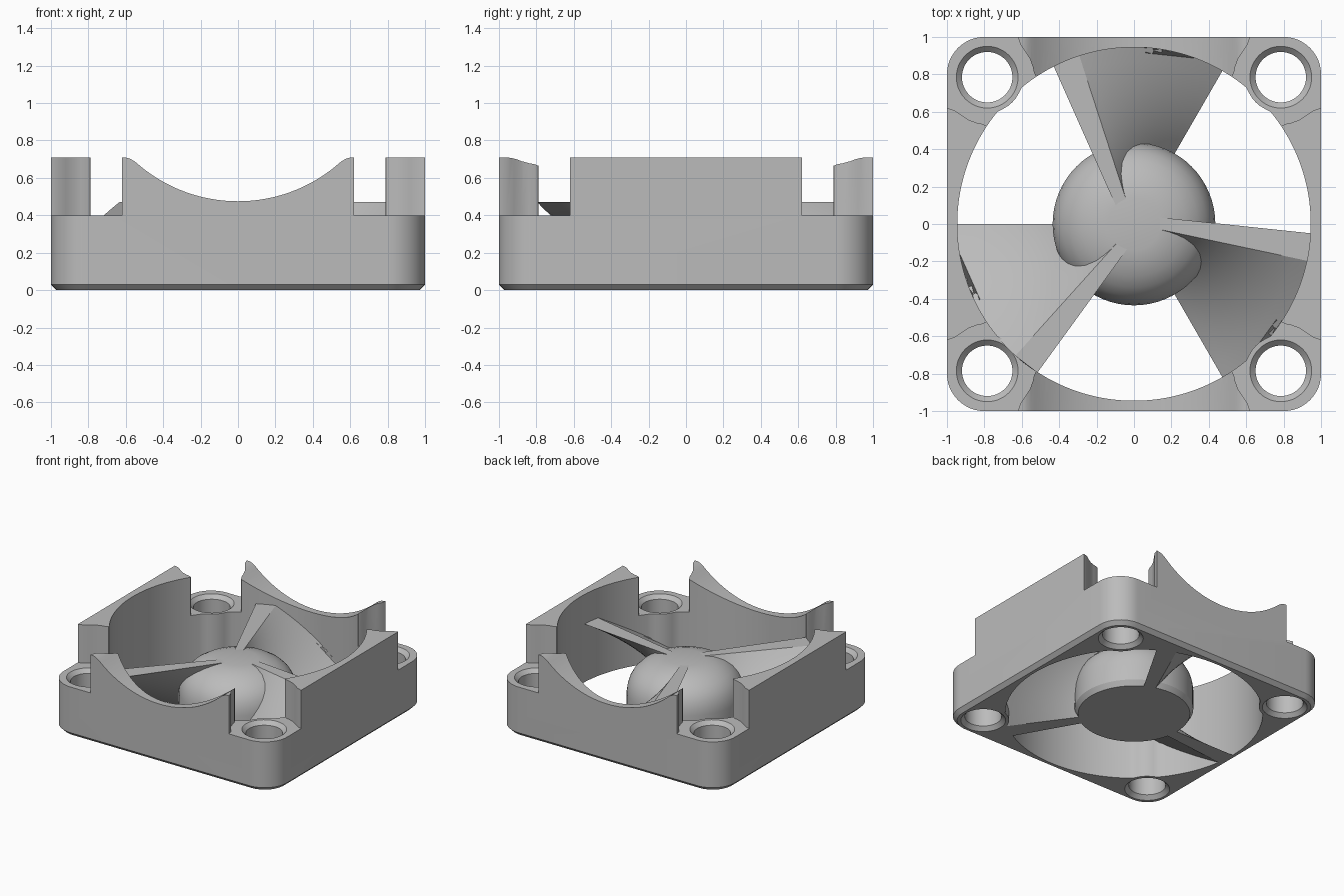
import bpy, bmesh, math
from math import sin, cos, pi, radians, sqrt

cube = bpy.data.objects.get("Cube")
if cube:
    bpy.data.objects.remove(cube, do_unlink=True)

grey = bpy.data.materials.new("plain_grey")
grey.use_nodes = True
GREY = (0.5, 0.5, 0.5, 1)
grey.diffuse_color = GREY
grey.node_tree.nodes["Principled BSDF"].inputs["Base Color"].default_value = GREY

HEIGHT, CORNER_Z, BORE = 0.71, 0.4, 0.945
HOLE = 0.785        # offset of the screw holes from the centre
BOSS = 0.19         # radius of the wall round each screw hole
TOP = 0.47          # top of hub and blades


def make_object(name, bm):
    bmesh.ops.recalc_face_normals(bm, faces=bm.faces)
    mesh = bpy.data.meshes.new(name)
    bm.to_mesh(mesh)
    bm.free()
    mesh.materials.append(grey)
    ob = bpy.data.objects.new(name, mesh)
    bpy.context.collection.objects.link(ob)
    return ob


def activate(ob):
    bpy.ops.object.select_all(action='DESELECT')
    ob.select_set(True)
    bpy.context.view_layer.objects.active = ob


def loft(name, rings):
    """Closed solid through rings of equal length, with flat end caps."""
    bm = bmesh.new()
    rows = [[bm.verts.new(p) for p in ring] for ring in rings]
    for a, b in zip(rows, rows[1:]):
        for i in range(len(a)):
            j = (i + 1) % len(a)
            bm.faces.new((a[i], a[j], b[j], b[i]))
    bm.faces.new(rows[0][::-1])
    bm.faces.new(rows[-1])
    return make_object(name, bm)


def prism(name, outline, z0, z1):
    return loft(name, [[(x, y, z) for x, y in outline] for z in (z0, z1)])


def lathe(name, profile, cx=0, cy=0, n=64):
    return loft(name, [[(cx + r * cos(2 * pi * i / n), cy + r * sin(2 * pi * i / n), z)
                        for i in range(n)] for r, z in profile])


def cut(target, cutter):
    cutter.hide_render = True
    mod = target.modifiers.new("cut", 'BOOLEAN')
    mod.operation, mod.solver, mod.object = 'DIFFERENCE', 'EXACT', cutter
    activate(target)
    bpy.ops.object.modifier_apply(modifier=mod.name)
    bpy.data.objects.remove(cutter, do_unlink=True)


def smooth(ob, angle=30):
    activate(ob)
    bpy.ops.object.shade_smooth_by_angle(angle=radians(angle))


def rounded_square(inset, z, radius=0.2, steps=12):
    pts = []
    for q in range(4):
        mid = pi / 4 + q * pi / 2
        c = (1 - radius) * sqrt(2)
        for i in range(steps + 1):
            a = q * pi / 2 + i * pi / 2 / steps
            pts.append((c * cos(mid) + (radius - inset) * cos(a),
                        c * sin(mid) + (radius - inset) * sin(a), z))
    return pts


def bore_radius(a):
    """Round bore, narrowed where the screw bosses bulge into it."""
    off = (a % (pi / 2)) - pi / 4
    d = HOLE * sqrt(2)
    inside = BOSS ** 2 - (d * sin(off)) ** 2
    return min(BORE, d * cos(off) - sqrt(inside)) if inside > 0 else BORE


# Frame: rounded square block with a chamfered bottom edge
frame = loft("frame", [rounded_square(0.03, 0), rounded_square(0, 0.03),
                       rounded_square(0, HEIGHT)])

# Central air duct
angles = [2 * pi * i / 192 for i in range(192)]
cut(frame, prism("bore_cutter", [(bore_radius(a) * cos(a), bore_radius(a) * sin(a))
                                 for a in angles], -0.1, 1))

# Corner pockets and countersunk screw holes
half = [(1.1, 0.62), (1.0, 0.62), (0.96, 0.608), (0.92, 0.58), (0.88, 0.555),
        (0.84, 0.541), (0.81, 0.535), (0.79, 0.525), (0.78, 0.5), (0.5, 0.5)]
pocket = half + [(y, x) for x, y in half[-2::-1]] + [(1.1, 1.1)]
for sx in (-1, 1):
    for sy in (-1, 1):
        cut(frame, prism("pocket_cutter", [(sx * x, sy * y) for x, y in pocket],
                         CORNER_Z, 1))
        cut(frame, lathe("hole_cutter",
                         [(0.195, -0.03), (0.135, 0.03), (0.135, CORNER_Z - 0.03),
                          (0.195, CORNER_Z + 0.03)], sx * HOLE, sy * HOLE, 48))

# Curved scoop through the front and back walls
R = 0.82
limit = math.asin(0.53 / R)
arc = [(R * sin(t), 0.475 + R - R * cos(t))
       for t in [limit * (i / 16 - 1) for i in range(33)]]
lip = [(0.55, 0.686), (0.57, 0.699), (0.59, 0.707), (0.62, HEIGHT), (0.62, 0.9)]
scoop = [(-x, z) for x, z in lip[::-1]] + arc + lip
cut(frame, loft("scoop_cutter", [[(x, y, z) for x, z in scoop] for y in (-1.1, 1.1)]))
smooth(frame)

# Hub: domed solid with a flat chamfered base
hub = lathe("hub", [(0.41, 0), (0.435, 0.04), (0.435, 0.2), (0.428, 0.25),
                    (0.413, 0.3), (0.385, 0.35), (0.34, 0.395), (0.28, 0.432),
                    (0.21, 0.457), (0.14, TOP)])
smooth(hub)


# Blades: twisted slabs running from the hub into the frame
def blade_ring(r, start, n=16):
    thick = (0.05 + 0.104 * r) / r
    upper = [(start + radians(48) * i / n, TOP * i / n) for i in range(n + 1)]
    lower = [(a + thick, z) for a, z in upper[::-1]]
    return [(r * cos(a), r * sin(a), z) for a, z in upper + lower]


for k in range(3):
    start = radians(60 + 120 * k)
    blade = loft(f"blade_{k + 1}", [blade_ring(0.13 + 0.818 * i / 10, start)
                                    for i in range(11)])
    smooth(blade)
